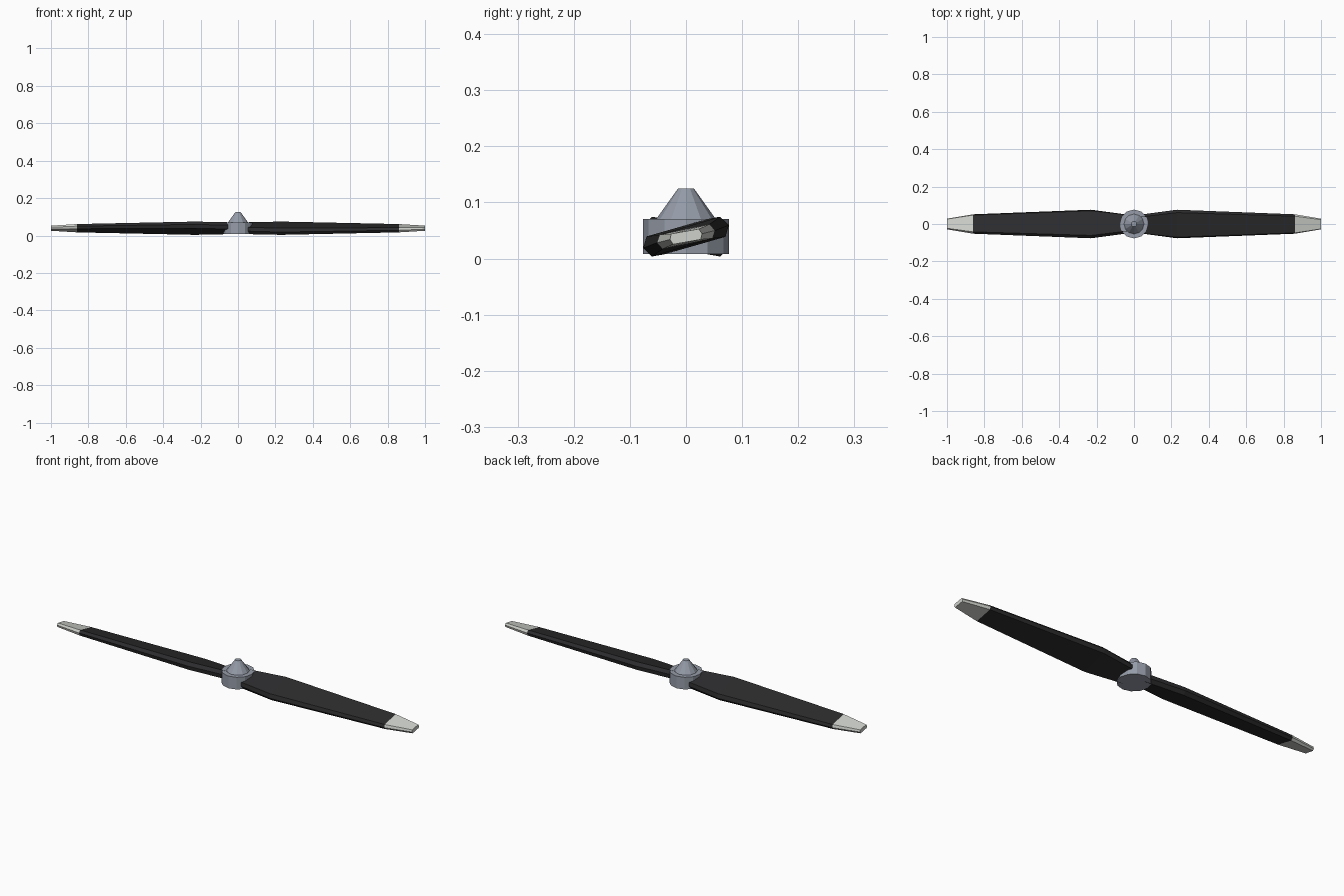
import bpy, bmesh
from math import pi, sin, cos, radians

if "Cube" in bpy.data.objects:
    bpy.data.objects.remove(bpy.data.objects["Cube"])

def material(name, rgb):
    m = bpy.data.materials.new(name)
    m.diffuse_color = (*rgb, 1)
    m.use_nodes = True
    m.node_tree.nodes["Principled BSDF"].inputs["Base Color"].default_value = m.diffuse_color
    return m

BLACK = material("black", (0.025, 0.025, 0.027))
PALE = material("pale", (0.62, 0.64, 0.6))
METAL = material("metal", (0.3, 0.33, 0.39))
ZC = 0.039

def add_object(name, bm, mat):
    bmesh.ops.recalc_face_normals(bm, faces=bm.faces)
    me = bpy.data.meshes.new(name)
    bm.to_mesh(me)
    bm.free()
    me.materials.append(mat)
    ob = bpy.data.objects.new(name, me)
    bpy.context.collection.objects.link(ob)
    return ob

def skin(bm, rings):
    # closed solid through successive rings
    vs = [[bm.verts.new(p) for p in r] for r in rings]
    for a, b in zip(vs, vs[1:]):
        n = len(a)
        for i in range(n):
            bm.faces.new((a[i], a[(i + 1) % n], b[(i + 1) % n], b[i]))
    bm.faces.new(vs[0])
    bm.faces.new(vs[-1])

def lathe(name, profile, mat, sides=12):
    bm = bmesh.new()
    skin(bm, [[(r * cos(2 * pi * i / sides), r * sin(2 * pi * i / sides), z)
               for i in range(sides)] for r, z in profile])
    return add_object(name, bm, mat)

def section(x, half, thick, pitch, side):
    # six-sided blade section, pitched about the blade axis
    e = 0.14 * half
    pts = [(-half, 0), (-half + e, -thick), (half - e, -thick),
           (half, 0), (half - e, thick), (-half + e, thick)]
    c, s = cos(radians(pitch)), sin(radians(pitch))
    return [(side * x, side * (y * c - z * s), ZC + y * s + z * c) for y, z in pts]

def blade_part(name, stations, mat, side):
    bm = bmesh.new()
    skin(bm, [section(*st, side) for st in stations])
    return add_object(name, bm, mat)

# Hub and spinner
lathe("hub", [(0.077, 0.008), (0.077, 0.07)], METAL)
lathe("spinner", [(0.054, 0.069), (0.014, 0.125)], METAL)

# Blades and pale tips: x, half chord, half thickness, pitch
root = (0.03, 0.052, 0.019, 17)
wide = (0.23, 0.079, 0.0185, 15)
shoulder = (0.86, 0.053, 0.013, 12)
tip = (1.0, 0.029, 0.0095, 10)
for label, side in (("right", 1), ("left", -1)):
    blade_part(label + "_blade", [root, wide, shoulder], BLACK, side)
    blade_part(label + "_blade_tip", [shoulder, tip], PALE, side)
